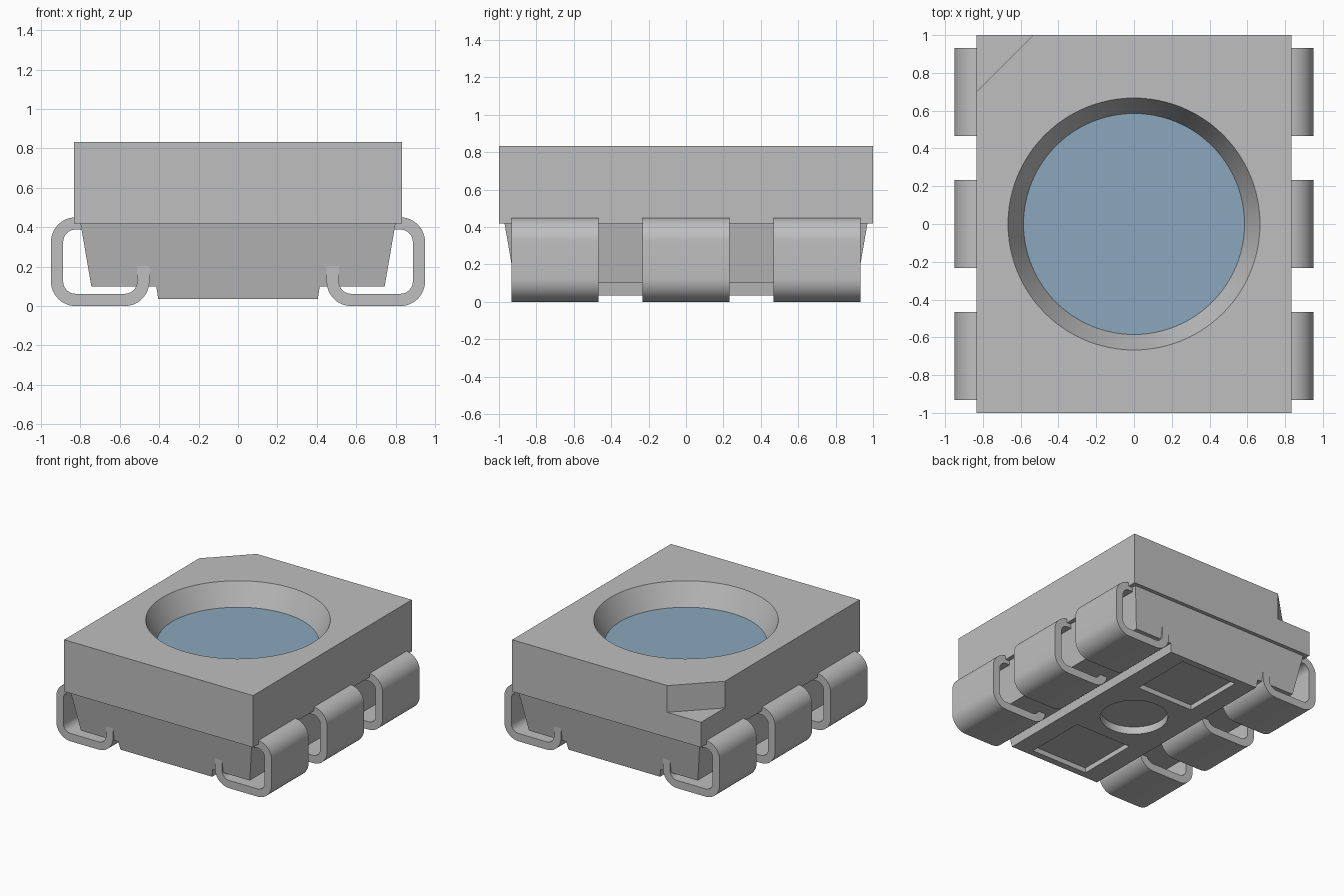
import bpy, bmesh, math

old = bpy.data.objects.get("Cube")
if old:
    bpy.data.objects.remove(old, do_unlink=True)


def material(name, rgb):
    m = bpy.data.materials.new(name)
    m.use_nodes = True
    m.diffuse_color = (*rgb, 1)
    m.node_tree.nodes["Principled BSDF"].inputs["Base Color"].default_value = (*rgb, 1)
    return m


GREY = material("light grey", (0.52, 0.52, 0.52))
BLUE = material("pale blue", (0.253, 0.386, 0.515))


def finish(bm, name, mat):
    bmesh.ops.recalc_face_normals(bm, faces=bm.faces)
    me = bpy.data.meshes.new(name)
    bm.to_mesh(me)
    bm.free()
    me.materials.append(mat)
    ob = bpy.data.objects.new(name, me)
    bpy.context.collection.objects.link(ob)
    return ob


def prism(name, bottom, top, mat=GREY):
    """Solid between two matching rings of 3D points."""
    bm = bmesh.new()
    a = [bm.verts.new(p) for p in bottom]
    b = [bm.verts.new(p) for p in top]
    bm.faces.new(a)
    bm.faces.new(b)
    for i in range(len(a)):
        j = (i + 1) % len(a)
        bm.faces.new((a[i], a[j], b[j], b[i]))
    return finish(bm, name, mat)


def upright(name, outline, z0, z1):
    return prism(name, [(x, y, z0) for x, y in outline], [(x, y, z1) for x, y in outline])


def cone(name, r0, r1, z0, z1, mat=GREY, n=96):
    ring = [(math.cos(2 * math.pi * i / n), math.sin(2 * math.pi * i / n)) for i in range(n)]
    return prism(name, [(r0 * c, r0 * s, z0) for c, s in ring],
                 [(r1 * c, r1 * s, z1) for c, s in ring], mat)


def activate(ob):
    bpy.ops.object.select_all(action='DESELECT')
    ob.select_set(True)
    bpy.context.view_layer.objects.active = ob


def cut(ob, cutter):
    """Subtract the cutter for good, then drop it."""
    cutter.hide_render = True
    mod = ob.modifiers.new("cut", 'BOOLEAN')
    mod.operation = 'DIFFERENCE'
    mod.solver = 'EXACT'
    mod.object = cutter
    activate(ob)
    bpy.ops.object.modifier_apply(modifier=mod.name)
    bpy.data.objects.remove(cutter, do_unlink=True)


def smooth(ob):
    activate(ob)
    bpy.ops.object.shade_smooth_by_angle(angle=math.radians(30))


# Upper housing with a conical bowl and one notched corner
W, D, Z0, Z1 = 0.833, 1.0, 0.42, 0.833
housing = upright("upper_housing", [(-W, -D), (W, -D), (W, D), (-W, D)], Z0, Z1)
FLOOR, SLOPE = 0.66, (0.667 - 0.585) / (Z1 - 0.66)
low, high = FLOOR - 0.006, Z1 + 0.05
cut(housing, cone("bowl_cutter", 0.585 + SLOPE * (low - FLOOR),
                  0.585 + SLOPE * (high - FLOOR), low, high))
E = 0.1
cut(housing, upright("notch_cutter", [(-W - E, 0.70 - E), (-0.535 + E, D + E), (-W - E, D + E)],
                     0.62, 1.0))
smooth(housing)

# Blue window in the bottom of the bowl
lens = cone("lens", 0.583, 0.585, low, FLOOR, BLUE)
smooth(lens)

# Tapered lower body with a narrower foot; ends slope with height
section = [(0.405, 0.035), (0.415, 0.10), (0.745, 0.10), (0.80, Z0)]
section += [(-x, z) for x, z in reversed(section)]


def half_depth(z):
    return 0.904 + 0.172 * (z - 0.035)


body = prism("lower_body", [(x, -half_depth(z), z) for x, z in section],
             [(x, half_depth(z), z) for x, z in section])

# Underside recesses: one round, two square
cut(body, cone("round_cutter", 0.247, 0.247, -0.1, 0.095))
for cy in (-0.6, 0.6):
    h = 0.25
    cut(body, upright("square_cutter", [(-h, cy - h), (h, cy - h), (h, cy + h), (-h, cy + h)],
                      -0.1, 0.075))
smooth(body)

# Bent strip leads: (outer, inner) point pairs along the rounded path
pairs = [((0.70, 0.45), (0.70, 0.388))]
for cx, cz, start in ((0.825, 0.325, 90), (0.825, 0.125, 0), (0.575, 0.125, -90)):
    for i in range(13):
        a = math.radians(start - 90 * i / 12)
        pairs.append(tuple((cx + r * math.cos(a), cz + r * math.sin(a)) for r in (0.125, 0.063)))
pairs.append(((0.45, 0.228), (0.512, 0.228)))


def lead(name, side, cy, half=0.233):
    bm = bmesh.new()
    rows = [[bm.verts.new((side * x, cy + y, z))
             for (x, z), y in ((o, -half), (o, half), (i, half), (i, -half))]
            for o, i in pairs]
    for p, q in zip(rows, rows[1:]):
        for k in range(4):
            m = (k + 1) % 4
            bm.faces.new((p[k], p[m], q[m], q[k]))
    bm.faces.new(rows[0])
    bm.faces.new(rows[-1])
    smooth(finish(bm, name, GREY))


for side, label in ((1, "left"), (-1, "right")):
    for cy, place in ((-0.70, "front"), (0.0, "middle"), (0.70, "back")):
        lead(f"{place}_{label}_lead", side, cy)
